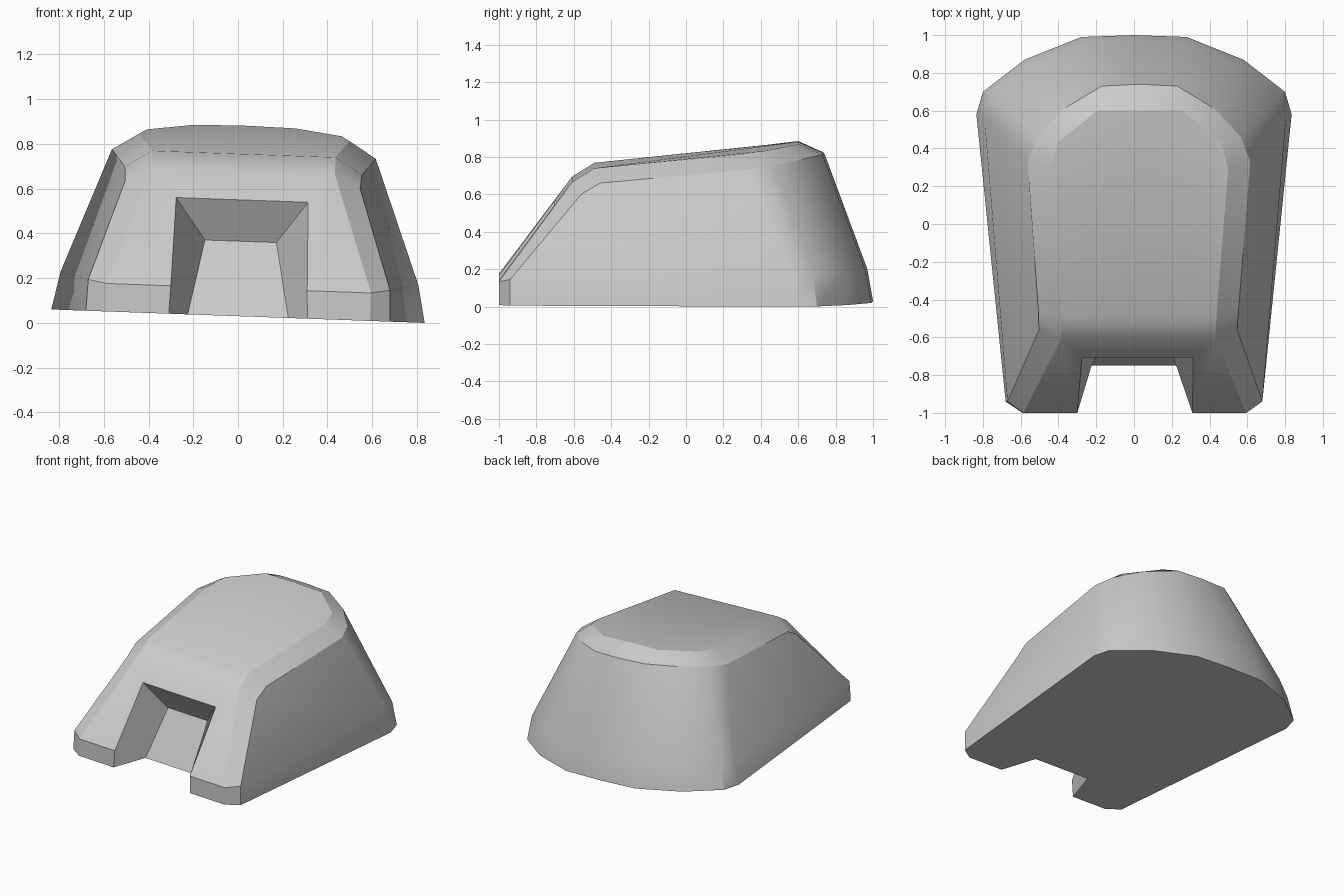
import bpy
import bmesh
from math import radians

if "Cube" in bpy.data.objects:
    bpy.data.objects.remove(bpy.data.objects["Cube"], do_unlink=True)

grey = bpy.data.materials.new("plain grey")
grey.use_nodes = True
colour = (0.6, 0.6, 0.6, 1)
grey.diffuse_color = colour
grey.node_tree.nodes["Principled BSDF"].inputs["Base Color"].default_value = colour

# One half of the shell; the mirror completes it
bm = bmesh.new()


def pts(*coords):
    return [bm.verts.new(c) for c in coords]


def face(*verts):
    bm.faces.new(verts)


def strip(lower, upper):
    for i in range(len(lower) - 1):
        face(lower[i], lower[i + 1], upper[i + 1], upper[i])


# Outline rings, running from the front corner round to the back centre
base = pts((.68, -.94, 0), (.835, .58, 0), (.80, .70, 0), (.58, .87, 0), (.28, .99, 0), (0, 1, 0))
skirt = pts((.675, -.94, .14), (.80, .57, .17), (.77, .68, .17), (.56, .845, .17), (.27, .96, .17), (0, .97, .17))
shoulder = pts((.59, .33, .725), (.54, .46, .745), (.40, .61, .77), (.20, .73, .79), (0, .74, .79))
side_front, side_mid = pts((.525, -.56, .59), (.53, -.46, .65))
roof = pts((.41, -.49, .725), (.47, .29, .80), (.435, .43, .82), (.225, .60, .848), (0, .60, .852))

# Front toe, slope corner and centre line
toe_base, toe_top, brow = pts((.59, -1, 0), (.59, -1, .125), (.41, -.61, .65))
brow_mid, roof_mid = pts((0, -.61, .65), (0, -.49, .725))

# Tapered notch: outer rim and inner back wall
rim_base, rim_lip, rim_top, rim_mid = pts((.31, -1, 0), (.305, -1, .125), (.295, -.707, .52), (0, -.707, .52))
in_base, in_top = pts((.225, -.75, 0), (.16, -.60, .335))
in_base_mid, in_top_mid = pts((0, -.75, 0), (0, -.60, .335))

# Side and back walls
strip(base, skirt)
face(skirt[0], skirt[1], shoulder[0], side_mid, side_front)
strip(skirt[1:], shoulder)

# Bevel band between walls and roof
face(toe_top, skirt[0], side_front, brow)
face(brow, side_front, side_mid, roof[0])
face(roof[0], side_mid, shoulder[0], roof[1])
face(roof[1], shoulder[0], shoulder[1], roof[2])
face(roof[2], shoulder[1], shoulder[2], roof[3])
face(roof[3], shoulder[2], shoulder[3])
face(roof[3], shoulder[3], shoulder[4], roof[4])

# Roof, front bevel, front slope and toe
face(roof_mid, *roof)
face(brow_mid, brow, roof[0], roof_mid)
face(rim_mid, rim_top, brow, brow_mid)
face(rim_lip, toe_top, brow, rim_top)
face(rim_base, toe_base, toe_top, rim_lip)
face(toe_base, base[0], skirt[0], toe_top)

# Notch walls and underside
face(rim_mid, in_top_mid, in_top, rim_top)
face(in_top_mid, in_base_mid, in_base, in_top)
face(rim_base, rim_lip, rim_top, in_top, in_base)
face(in_base_mid, in_base, rim_base, toe_base, *base)

bmesh.ops.recalc_face_normals(bm, faces=bm.faces)
# The half shell is open at the centre, so check that the roof faces up
bm.faces.ensure_lookup_table()
if max(bm.faces, key=lambda f: f.calc_center_median().z).normal.z < 0:
    bmesh.ops.reverse_faces(bm, faces=bm.faces)

mesh = bpy.data.meshes.new("notched_shell")
bm.to_mesh(mesh)
bm.free()
mesh.materials.append(grey)
shell = bpy.data.objects.new("notched_shell", mesh)
bpy.context.collection.objects.link(shell)

mirror = shell.modifiers.new("mirror", "MIRROR")
mirror.use_clip = True
mirror.merge_threshold = 0.001

bpy.context.view_layer.objects.active = shell
shell.select_set(True)
bpy.ops.object.modifier_apply(modifier=mirror.name)
bpy.ops.object.shade_smooth_by_angle(angle=radians(28))

# The whole piece leans slightly to one side
shell.rotation_euler.y = radians(2.06)
shell.location.z = 0.03
